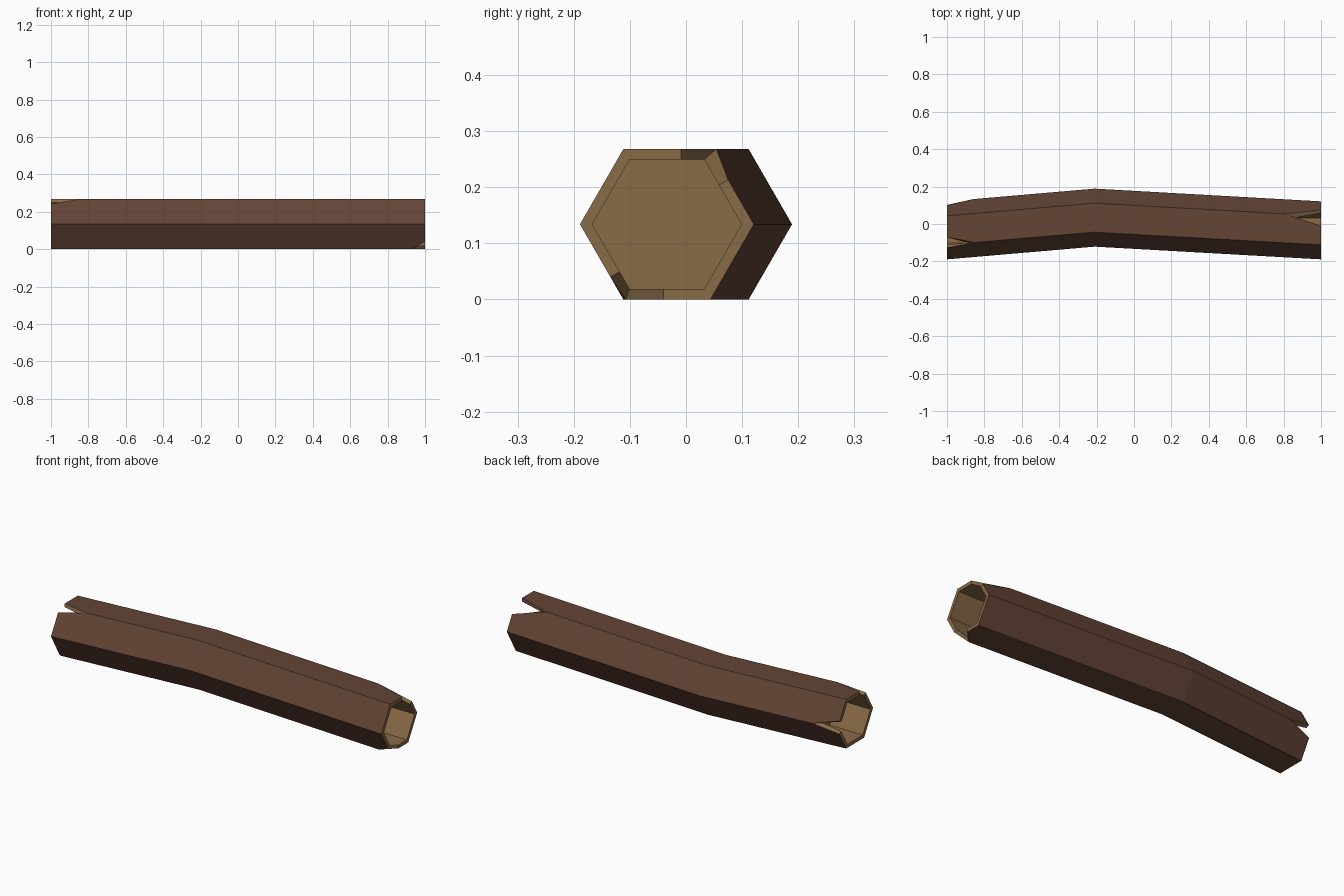
import bpy, bmesh, math
from mathutils import Vector

if "Cube" in bpy.data.objects:
    bpy.data.objects.remove(bpy.data.objects["Cube"])

R_OUT, R_IN, ZC = 0.155, 0.133, 0.134     # hexagon radii and centre height
END_Y, BEND_X, BEND_Y = -0.034, -0.21, 0.034
HOLLOW = 0.2                              # depth of the hollow at each end

# splits per end: corner -> (length, share of previous side, share of next side)
ENDS = {
    1.0: {1: (0.19, 0.41, 0.34), 4: (0.07, 0.30, 0.46)},
    -1.0: {0: (0.14, 0.25, 0.28), 2: (0.15, 0.26, 0.20)},
}


def material(name, rgb):
    m = bpy.data.materials.new(name)
    m.diffuse_color = (*rgb, 1)
    m.use_nodes = True
    m.node_tree.nodes["Principled BSDF"].inputs["Base Color"].default_value = m.diffuse_color
    return m


def corner(k, x, y, r):
    a = math.radians(60 * k)
    return Vector((x, y + r * math.cos(a), ZC + r * math.sin(a)))


bm = bmesh.new()


def face(points, mat):
    bm.faces.new([bm.verts.new(p) for p in points]).material_index = mat


def shell(k, x_end, far, r, splits, inner):
    """One side of the tube: the outline at the open end, following the splits."""
    a, b = corner(k, x_end, END_Y, r), corner(k + 1, x_end, END_Y, r)

    def share(t):     # the split walls stand square to the side
        return (t * R_OUT - (R_OUT - R_IN) / 2) / R_IN if inner else t

    def apex(c, length):
        d = length * (0.75 if inner else 1.0)
        base = corner(c, x_end, END_Y, r)
        if inner:
            return base - Vector((math.copysign(d, x_end), 0, 0))
        return base.lerp(corner(c, BEND_X, BEND_Y, r), d / abs(x_end - BEND_X))

    out, j = {}, (k + 1) % 6
    out["p"], out["q"] = a, b
    if k in splits:
        out["p"] = a.lerp(b, share(splits[k][2]))
        out["pa"] = apex(k, splits[k][0])
    if j in splits:
        out["q"] = b.lerp(a, share(splits[j][1]))
        out["qa"] = apex(j, splits[j][0])
    loop = [far[k], out.get("pa"), out["p"], out["q"], out.get("qa"), far[j]]
    face([v for v in loop if v is not None], 1 if inner else 0)
    return out


for x_end, splits in ENDS.items():
    bend = [corner(k, BEND_X, BEND_Y, R_OUT) for k in range(6)]
    floor = [corner(k, x_end - math.copysign(HOLLOW, x_end), END_Y, R_IN) for k in range(6)]
    face(floor, 1)                                        # back of the hollow
    for k in range(6):
        o = shell(k, x_end, bend, R_OUT, splits, False)   # bark
        i = shell(k, x_end, floor, R_IN, splits, True)    # hollow wall
        face([o["p"], o["q"], i["q"], i["p"]], 1)         # end rim
        for s in "pq":                                    # split walls
            if s + "a" in o:
                face([o[s + "a"], o[s], i[s], i[s + "a"]], 1)

bmesh.ops.remove_doubles(bm, verts=bm.verts, dist=1e-5)
bmesh.ops.recalc_face_normals(bm, faces=bm.faces)
mesh = bpy.data.meshes.new("hollow_log")
bm.to_mesh(mesh)
bm.free()
mesh.materials.append(material("bark brown", (0.125, 0.058, 0.036)))
mesh.materials.append(material("wood tan", (0.25, 0.145, 0.064)))
log = bpy.data.objects.new("hollow_log", mesh)
bpy.context.collection.objects.link(log)
